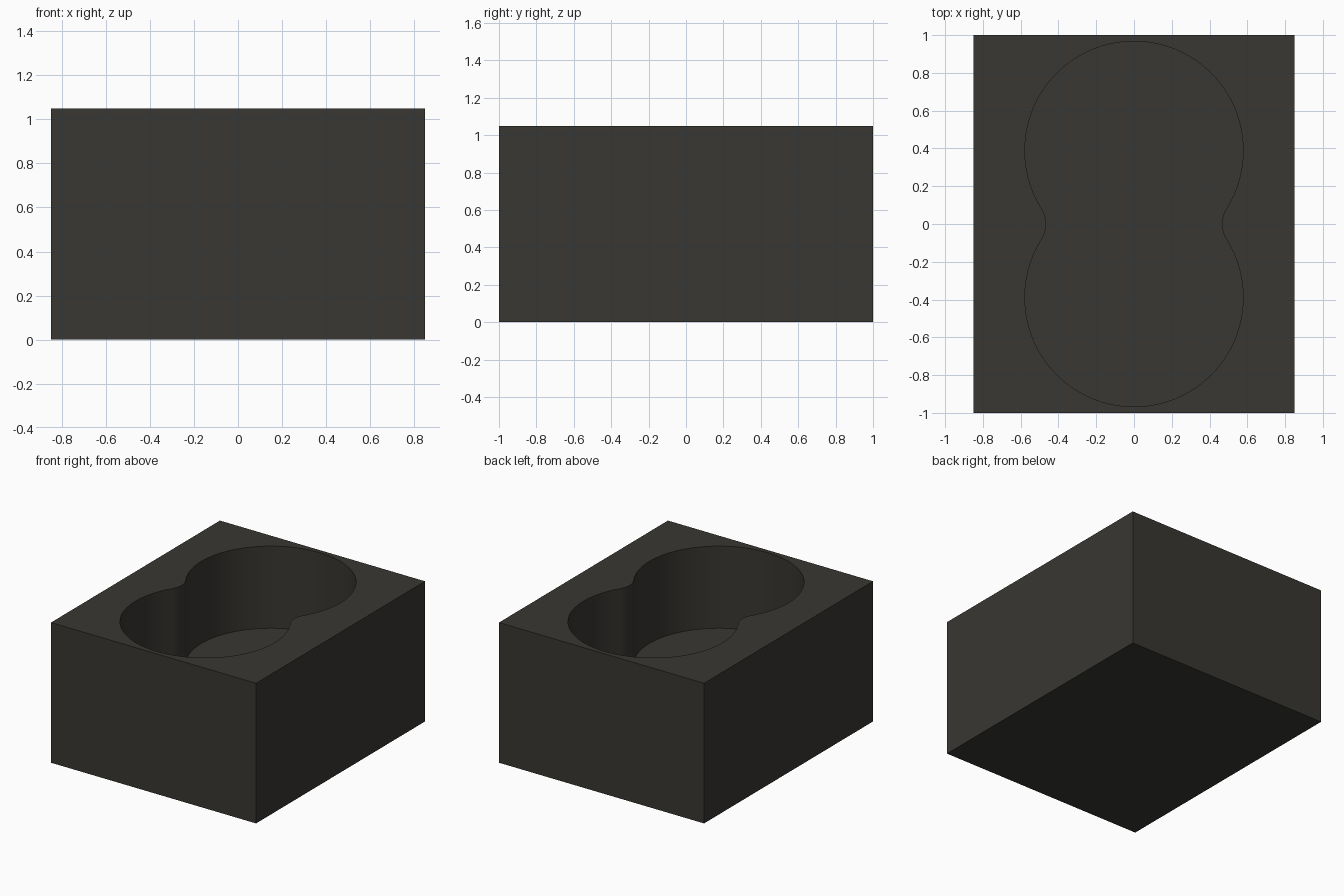
import bpy, bmesh, math

if "Cube" in bpy.data.objects:
    bpy.data.objects.remove(bpy.data.objects["Cube"])

WIDTH, LENGTH, HEIGHT = 1.70, 2.0, 1.05
RADIUS, OFFSET, WAIST = 0.578, 0.389, 0.466   # two round wells and the neck between them
FLOOR = 0.435


def arc(cx, cy, r, start, end, steps):
    return [(cx + r * math.cos(start + (end - start) * i / steps),
             cy + r * math.sin(start + (end - start) * i / steps)) for i in range(steps + 1)]


def well_outline():
    # Fillet tangent to both circles, touching the waist width
    fillet = (RADIUS**2 - WAIST**2 - OFFSET**2) / (2 * (WAIST - RADIUS))
    cx = WAIST + fillet
    a = math.atan2(OFFSET, cx)
    upper = arc(0, OFFSET, RADIUS, -a, math.pi + a, 56)
    left = arc(-cx, 0, fillet, a, -a, 10)
    half = upper + left[1:-1]
    return half + [(-x, -y) for x, y in half]


# Solid block
bpy.ops.mesh.primitive_cube_add(size=1, location=(0, 0, HEIGHT / 2))
block = bpy.context.object
block.name = "block"
block.scale = (WIDTH, LENGTH, HEIGHT)
bpy.ops.object.transform_apply(location=True, rotation=False, scale=True)

# Double-well cutter
bm = bmesh.new()
face = bm.faces.new([bm.verts.new((x, y, FLOOR)) for x, y in well_outline()])
top = bmesh.ops.extrude_face_region(bm, geom=[face])["geom"]
bmesh.ops.translate(bm, vec=(0, 0, HEIGHT),
                    verts=[g for g in top if isinstance(g, bmesh.types.BMVert)])
bmesh.ops.recalc_face_normals(bm, faces=bm.faces[:])
mesh = bpy.data.meshes.new("well_cutter")
bm.to_mesh(mesh)
bm.free()
cutter = bpy.data.objects.new("well_cutter", mesh)
cutter.hide_render = True
bpy.context.collection.objects.link(cutter)

# Carve the wells
cut = block.modifiers.new("wells", "BOOLEAN")
cut.operation = "DIFFERENCE"
cut.solver = "EXACT"
cut.object = cutter
bpy.ops.object.select_all(action="DESELECT")
block.select_set(True)
bpy.context.view_layer.objects.active = block
bpy.ops.object.modifier_apply(modifier=cut.name)
bpy.data.objects.remove(cutter)
bpy.ops.object.shade_smooth_by_angle(angle=math.radians(30))

# Dark warm grey finish
mat = bpy.data.materials.new("dark_grey")
mat.diffuse_color = (0.04, 0.038, 0.032, 1)
mat.use_nodes = True
mat.node_tree.nodes["Principled BSDF"].inputs["Base Color"].default_value = mat.diffuse_color
block.data.materials.clear()
block.data.materials.append(mat)
